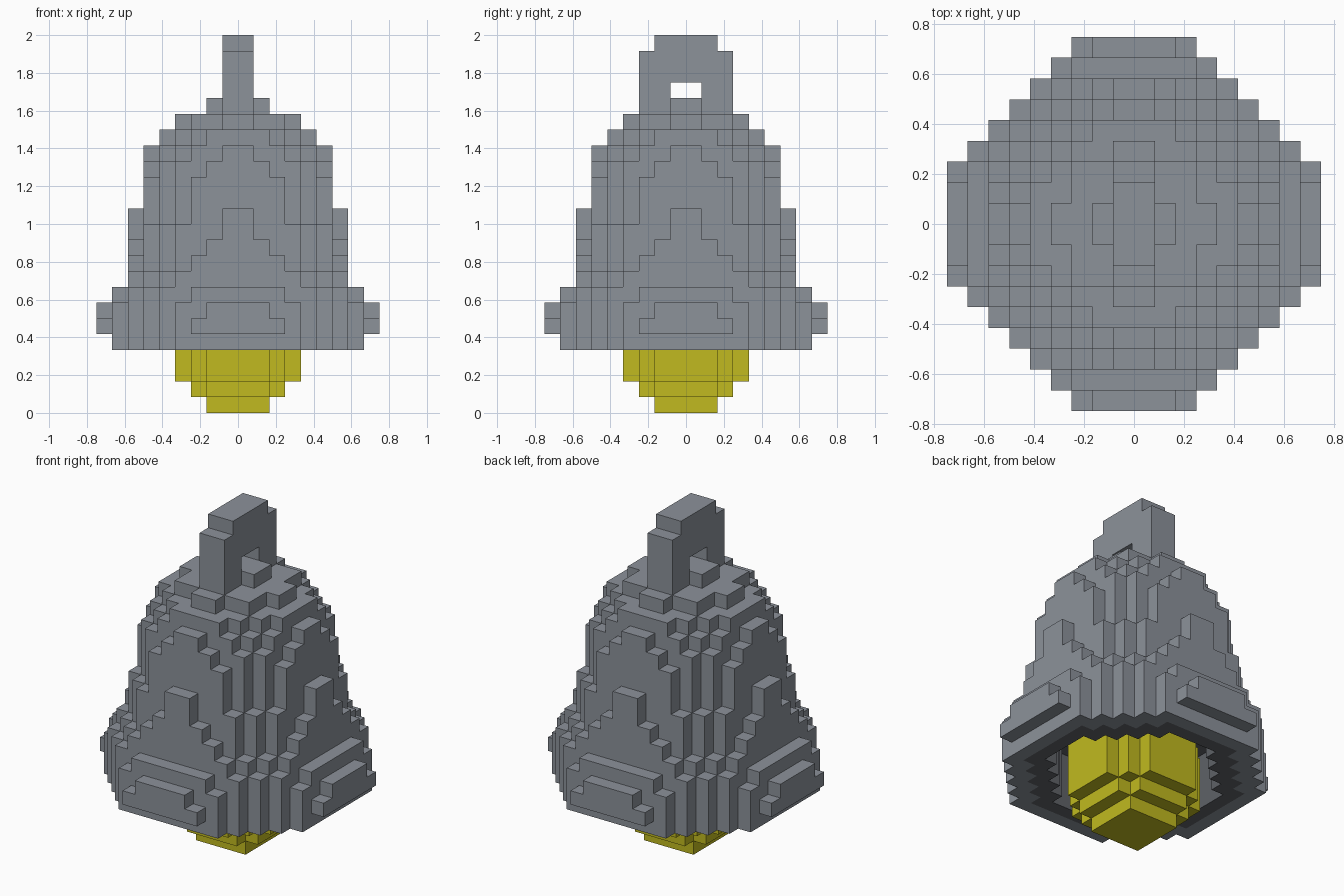
import bpy, bmesh, math

cube = bpy.data.objects.get("Cube")
if cube:
    bpy.data.objects.remove(cube, do_unlink=True)

U = 2 / 24  # edge length of one block


def material(name, rgb):
    m = bpy.data.materials.new(name)
    m.use_nodes = True
    m.diffuse_color = (*rgb, 1)
    bsdf = m.node_tree.nodes["Principled BSDF"]
    bsdf.inputs["Base Color"].default_value = (*rgb, 1)
    bsdf.inputs["Roughness"].default_value = 0.8
    return m


grey = material("steel_grey", (0.262, 0.287, 0.323))
dark = material("dark_grey", (0.114, 0.122, 0.136))
yellow = material("clapper_yellow", (0.533, 0.491, 0.014))


def layer(z, m, s, w=99):
    """Stepped octagon of blocks: reach m, diagonal limit s, outermost row half-width w."""
    cells = set()
    for x in range(-m - 1, m + 1):
        for y in range(-m - 1, m + 1):
            a, b = max(x, -x - 1), max(y, -y - 1)
            if a + b <= s and (max(a, b) < m or min(a, b) < w):
                cells.add((x, y, z))
    return cells


def box(hx, hy, z0, z1):
    return {(x, y, z) for x in range(-hx, hx) for y in range(-hy, hy)
            for z in range(z0, z1)}


def build(name, cells, mat):
    """Skin a set of blocks with its outer faces and merge the flat areas."""
    bm = bmesh.new()
    verts = {}
    for c in cells:
        for axis in range(3):
            for side in (0, 1):
                n = list(c)
                n[axis] += 2 * side - 1
                if tuple(n) in cells:
                    continue
                u, v = (axis + 1) % 3, (axis + 2) % 3
                quad = []
                for du, dv in ((0, 0), (1, 0), (1, 1), (0, 1)):
                    p = list(c)
                    p[axis] += side
                    p[u] += du
                    p[v] += dv
                    key = tuple(p)
                    if key not in verts:
                        verts[key] = bm.verts.new([k * U for k in key])
                    quad.append(verts[key])
                bm.faces.new(quad if side else quad[::-1])
    bmesh.ops.dissolve_limit(bm, angle_limit=math.radians(1),
                             verts=bm.verts, edges=bm.edges)
    mesh = bpy.data.meshes.new(name)
    bm.to_mesh(mesh)
    bm.free()
    mesh.materials.append(mat)
    obj = bpy.data.objects.new(name, mesh)
    bpy.context.collection.objects.link(obj)
    return obj


# Bell body, from the flared rim up to the crown
body_layers = [
    (7, 10, 4), (8, 10, 3), (8, 10, 2), (7, 10, 3),             # rim
    (6, 9, 4), (6, 8, 3), (6, 8, 2), (6, 8, 1), (6, 7, 1),      # waist
    (5, 7, 3), (5, 7, 3), (5, 7, 2), (5, 6, 1),                 # shoulder
    (4, 5, 2), (3, 4, 1),                                       # crown
]
body = set()
for k, spec in enumerate(body_layers):
    body |= layer(4 + k, *spec)

# Dark inner lining around an open hollow
lining, hollow = set(), set()
for z in range(4, 8):
    hollow |= layer(z, 5, 6)
    lining |= layer(z, 6, 8)
lining |= layer(8, 5, 6)
lining -= hollow
build("bell_body", body - lining - hollow, grey)
build("bell_lining", lining, dark)

# Hanging loop with a see-through slot, and the cross block at its base
loop = box(1, 3, 19, 23) | box(1, 2, 23, 24) | box(2, 1, 19, 20)
build("hanging_loop", loop - box(1, 1, 20, 21), grey)

# Clapper ball
clapper = set()
for z, m in enumerate((1, 2, 3, 3, 3, 3, 2, 1)):
    clapper |= layer(z, m, m + 1)
build("clapper", clapper, yellow)
